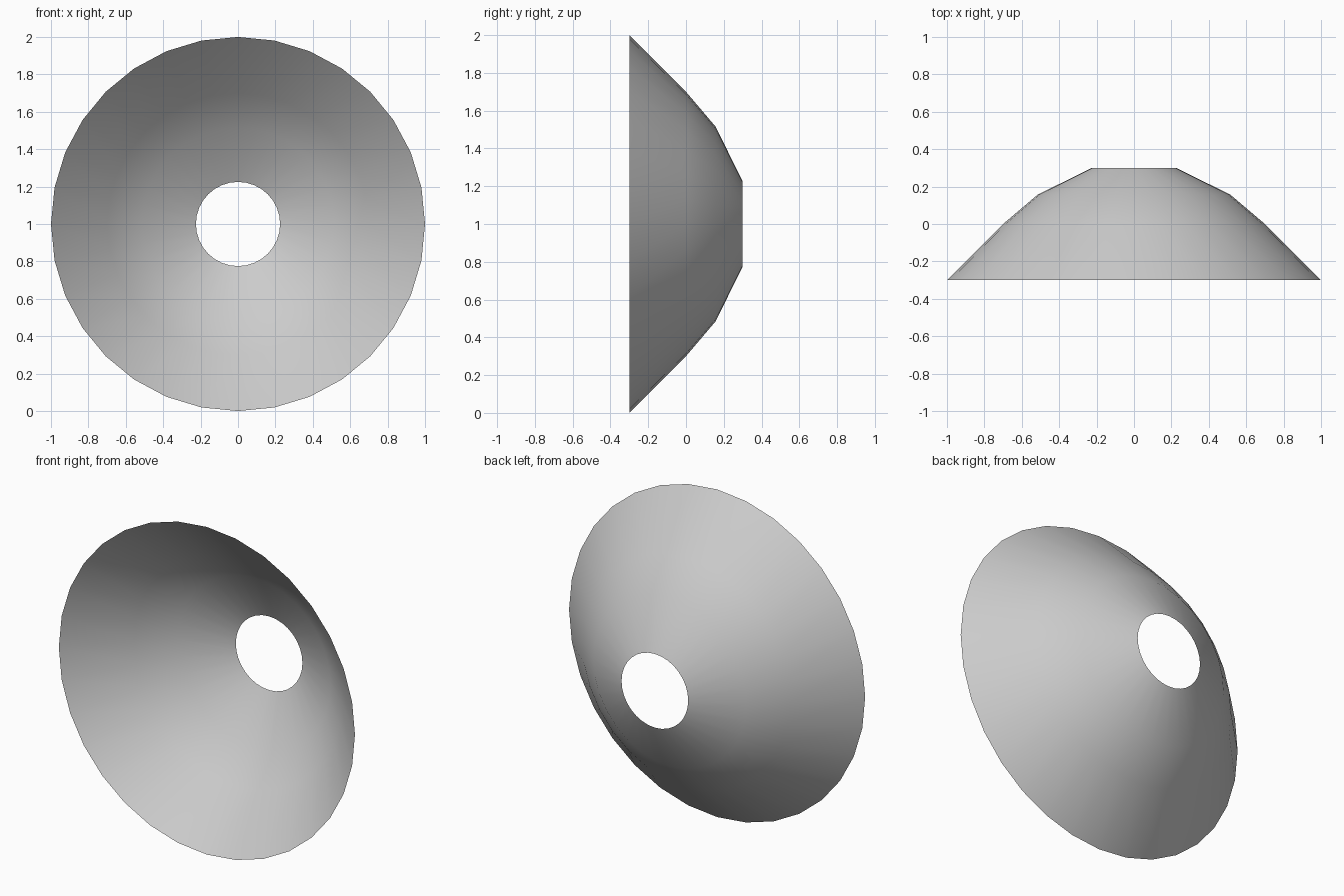
import bpy, bmesh, math

if "Cube" in bpy.data.objects:
    bpy.data.objects.remove(bpy.data.objects["Cube"])

SEGMENTS = 32
# (radius, y) from the wide front rim to the hole at the back
PROFILE = [(1.0, -0.3), (0.7, 0.0), (0.515, 0.157), (0.225, 0.3)]

# Open dish: rings around the y axis, bridged with quads
bm = bmesh.new()
rings = []
for r, y in PROFILE:
    ring = []
    for i in range(SEGMENTS):
        a = 2 * math.pi * i / SEGMENTS
        ring.append(bm.verts.new((r * math.cos(a), y, 1 + r * math.sin(a))))
    rings.append(ring)
for a, b in zip(rings, rings[1:]):
    for i in range(SEGMENTS):
        j = (i + 1) % SEGMENTS
        bm.faces.new((a[i], b[i], b[j], a[j])).smooth = True
bmesh.ops.recalc_face_normals(bm, faces=bm.faces)

mesh = bpy.data.meshes.new("dish_shade")
bm.to_mesh(mesh)
bm.free()
dish = bpy.data.objects.new("dish_shade", mesh)
bpy.context.collection.objects.link(dish)
